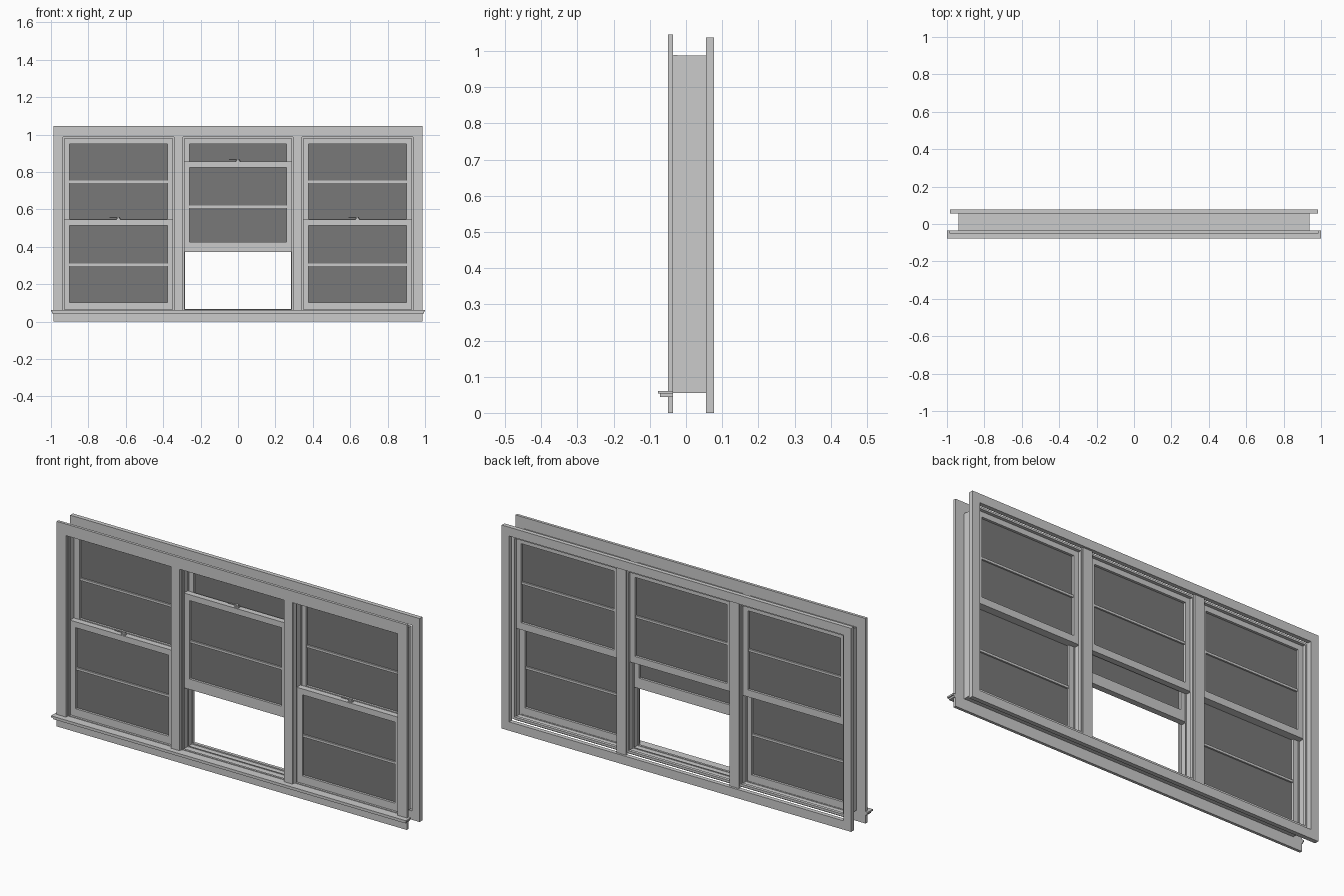
import bpy, bmesh, math

if "Cube" in bpy.data.objects:
    bpy.data.objects.remove(bpy.data.objects["Cube"])

glass_mat = bpy.data.materials.new("dark_glass")
glass_mat.diffuse_color = (0.19, 0.19, 0.19, 1)
glass_mat.use_nodes = True
glass_mat.node_tree.nodes["Principled BSDF"].inputs["Base Color"].default_value = glass_mat.diffuse_color


def finish(name, bm):
    bmesh.ops.recalc_face_normals(bm, faces=bm.faces)
    me = bpy.data.meshes.new(name)
    bm.to_mesh(me)
    bm.free()
    ob = bpy.data.objects.new(name, me)
    bpy.context.collection.objects.link(ob)
    return ob


def box(name, x0, x1, y0, y1, z0, z1):
    bm = bmesh.new()
    bmesh.ops.create_cube(bm, size=1)
    for v in bm.verts:
        v.co = (x0 if v.co.x < 0 else x1, y0 if v.co.y < 0 else y1, z0 if v.co.z < 0 else z1)
    return finish(name, bm)


# Mitred rectangular ring: outer bounds, side/bottom/top widths, depth range
def ring(name, x0, x1, z0, z1, side, bottom, top, y0, y1):
    bm = bmesh.new()
    outer = [(x0, z0), (x1, z0), (x1, z1), (x0, z1)]
    inner = [(x0 + side, z0 + bottom), (x1 - side, z0 + bottom),
             (x1 - side, z1 - top), (x0 + side, z1 - top)]
    loops = [[bm.verts.new((x, y, z)) for x, z in loop]
             for loop, y in ((outer, y0), (inner, y0), (inner, y1), (outer, y1))]
    for k in range(4):
        a, b = loops[k], loops[(k + 1) % 4]
        for i in range(4):
            j = (i + 1) % 4
            bm.faces.new((a[i], a[j], b[j], b[i]))
    return finish(name, bm)


# Sash: stiles and rails, one muntin bar, two panes
def sash(name, x0, x1, z0, z1, y0, y1, bottom, top, bar):
    side = 0.034
    ym = (y0 + y1) / 2
    ring(name + "_sash", x0, x1, z0, z1, side, bottom, top, y0, y1)
    box(name + "_muntin", x0 + side, x1 - side, y0 + 0.004, y1 - 0.004, bar - 0.006, bar + 0.006)
    g = box(name + "_glass", x0 + side - 0.003, x1 - side + 0.003, ym - 0.003, ym + 0.003,
            z0 + bottom - 0.003, z1 - top + 0.003)
    g.data.materials.append(glass_mat)


# Lock: round base, hub and lever on top of the lower sash
def lock(name, x, z):
    for part, r, h, zz in (("base", 0.013, 0.006, z), ("hub", 0.008, 0.014, z)):
        bm = bmesh.new()
        bmesh.ops.create_cone(bm, cap_ends=True, segments=20, radius1=r, radius2=r, depth=h)
        bmesh.ops.translate(bm, verts=bm.verts, vec=(x, -0.006, zz + h / 2))
        finish(name + "_lock_" + part, bm)
    box(name + "_lock_lever", x - 0.048, x, -0.012, -0.005, z + 0.009, z + 0.014)


# Interior casing, stool and exterior casing
ring("front_casing", -0.987, 0.987, 0, 1.045, 0.052, 0.057, 0.059, -0.05, -0.036)
box("stool", -1, 1, -0.077, -0.036, 0.053, 0.061)
box("stool_moulding", -0.994, 0.994, -0.072, -0.036, 0.044, 0.053)
ring("back_casing", -0.985, 0.985, 0, 1.037, 0.042, 0.045, 0.045, 0.055, 0.077)

# Mullions between the three units
for s, tag in ((-1, "left"), (1, "right")):
    a, b = sorted((s * 0.294, s * 0.342))
    box(tag + "_front_mullion", a, b, -0.05, -0.036, 0.057, 0.99)
    box(tag + "_mullion_core", a, b, -0.036, 0.055, 0.055, 0.982)
    box(tag + "_back_mullion", a - 0.003, b + 0.003, 0.055, 0.066, 0.04, 0.995)

# Units: left edge, right edge, lift of the lower sash
units = (("left", -0.937, -0.341, 0), ("middle", -0.295, 0.295, 0.31), ("right", 0.341, 0.937, 0))
for name, x0, x1, lift in units:
    ring(name + "_jamb", x0, x1, 0.055, 0.987, 0.005, 0.006, 0.005, -0.036, 0.055)
    ring(name + "_parting_bead", x0, x1, 0.055, 0.987, 0.011, 0.010, 0.011, 0.0085, 0.0115)
    ring(name + "_inner_stop", x0, x1, 0.055, 0.989, 0.009, 0.009, 0.009, -0.034, -0.023)
    ring(name + "_outer_stop", x0, x1, 0.055, 0.987, 0.010, 0.012, 0.010, 0.042, 0.058)
    sash(name + "_upper", x0 + 0.002, x1 - 0.002, 0.512, 0.985, 0.011, 0.041, 0.036, 0.034, 0.748)
    bottom = 0.053 if lift else 0.04
    sash(name + "_lower", x0 + 0.002, x1 - 0.002, 0.062 + lift, 0.545 + lift, -0.021, 0.009,
         bottom, 0.03, 0.304 + lift)
    lock(name, (x0 + x1) / 2, 0.545 + lift)
